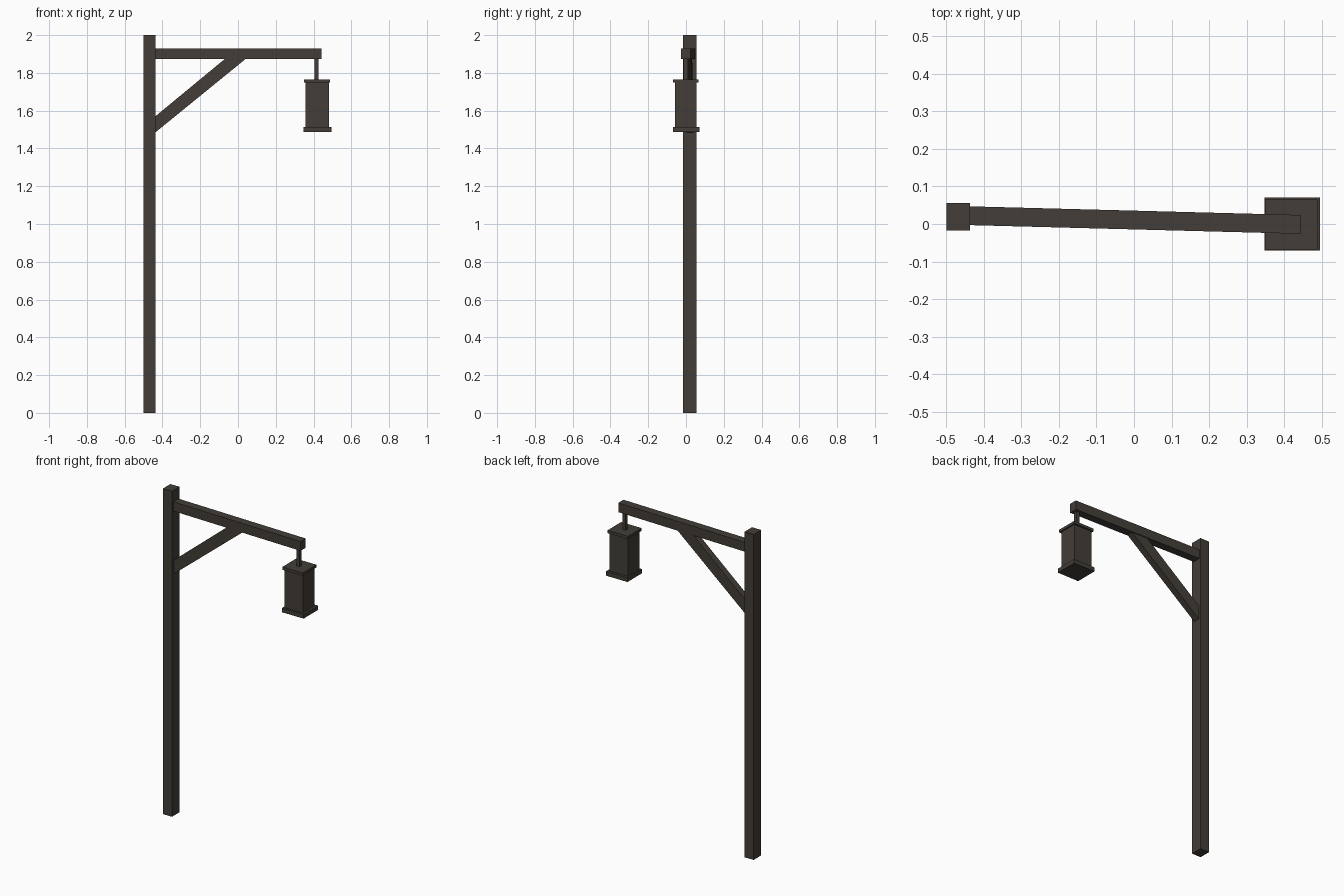
import bpy, bmesh
from mathutils import Vector

if "Cube" in bpy.data.objects:
    bpy.data.objects.remove(bpy.data.objects["Cube"])

mat = bpy.data.materials.new("dark_weathered_wood")
mat.diffuse_color = (0.056, 0.047, 0.038, 1)
mat.use_nodes = True
mat.node_tree.nodes["Principled BSDF"].inputs["Base Color"].default_value = mat.diffuse_color


def finish(name, bm):
    bmesh.ops.recalc_face_normals(bm, faces=bm.faces)
    me = bpy.data.meshes.new(name)
    bm.to_mesh(me)
    bm.free()
    me.materials.append(mat)
    ob = bpy.data.objects.new(name, me)
    bpy.context.collection.objects.link(ob)
    return ob


def box(name, x0, x1, y0, y1, z0, z1):
    bm = bmesh.new()
    bmesh.ops.create_cube(bm, size=1)
    for v in bm.verts:
        v.co = Vector(((x0 + x1) / 2 + v.co.x * (x1 - x0),
                       (y0 + y1) / 2 + v.co.y * (y1 - y0),
                       (z0 + z1) / 2 + v.co.z * (z1 - z0)))
    return finish(name, bm)


def arm_y(x):
    # centre line of the arm, slightly skewed in plan
    return 0.022 - 0.0262 * (x + 0.437)


def skewed_prism(name, profile, half_width):
    # x-z profile extruded across the skewed arm centre line
    bm = bmesh.new()
    sides = [[bm.verts.new((x, arm_y(x) + s * half_width, z)) for x, z in profile]
             for s in (-1, 1)]
    bm.faces.new(sides[0])
    bm.faces.new(sides[1][::-1])
    n = len(profile)
    for i in range(n):
        j = (i + 1) % n
        bm.faces.new((sides[0][i], sides[0][j], sides[1][j], sides[1][i]))
    return finish(name, bm)


# Post
box("post", -0.499, -0.437, -0.017, 0.056, 0, 2)

# Horizontal arm and diagonal brace
skewed_prism("arm", [(-0.445, 1.873), (0.443, 1.873), (0.443, 1.93), (-0.445, 1.93)], 0.025)
skewed_prism("brace", [(-0.44, 1.483), (0.043, 1.876), (-0.067, 1.876), (-0.44, 1.568)], 0.02)

# Hanging lantern
box("hanger_rod", 0.406, 0.426, -0.012, 0.010, 1.76, 1.876)
box("lantern_cap", 0.349, 0.488, -0.068, 0.065, 1.748, 1.765)
box("lantern_body", 0.357, 0.481, -0.058, 0.055, 1.51, 1.75)
box("lantern_base", 0.348, 0.495, -0.07, 0.071, 1.487, 1.513)
